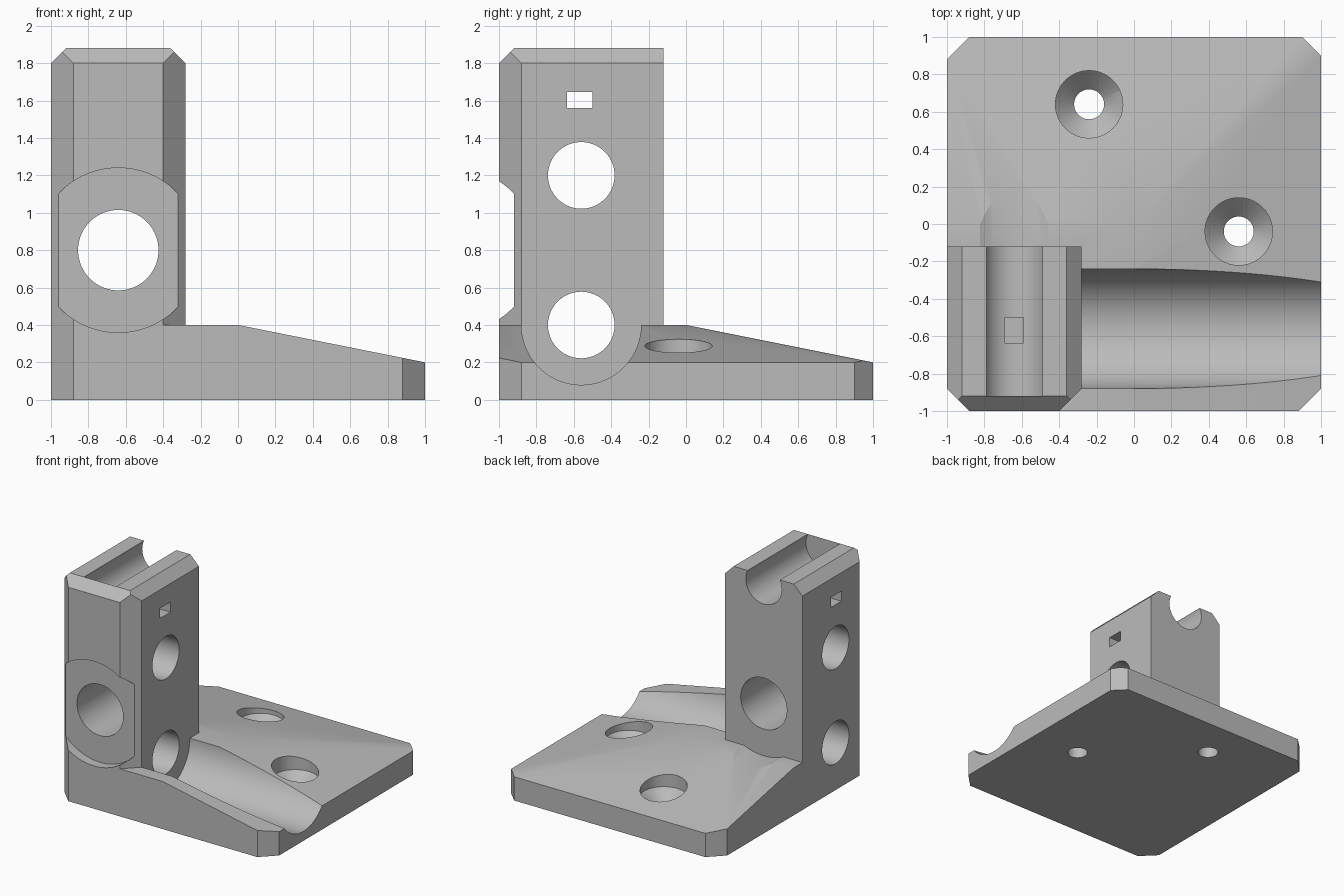
import bpy, bmesh, math
from mathutils import Matrix, Vector

old = bpy.data.objects.get("Cube")
if old:
    bpy.data.objects.remove(old, do_unlink=True)

grey = bpy.data.materials.new("plain_grey")
grey.use_nodes = True
grey.diffuse_color = (0.5, 0.5, 0.5, 1)
grey.node_tree.nodes["Principled BSDF"].inputs["Base Color"].default_value = (0.5, 0.5, 0.5, 1)


def finish(name, bm):
    bmesh.ops.recalc_face_normals(bm, faces=bm.faces)
    mesh = bpy.data.meshes.new(name)
    bm.to_mesh(mesh)
    bm.free()
    mesh.materials.append(grey)
    ob = bpy.data.objects.new(name, mesh)
    bpy.context.collection.objects.link(ob)
    return ob


def hull(name, points):
    bm = bmesh.new()
    for p in points:
        bm.verts.new(p)
    bmesh.ops.convex_hull(bm, input=bm.verts)
    bmesh.ops.dissolve_limit(bm, angle_limit=0.01, verts=bm.verts, edges=bm.edges)
    return finish(name, bm)


def box(name, lo, hi):
    return hull(name, [(x, y, z) for x in (lo[0], hi[0]) for y in (lo[1], hi[1]) for z in (lo[2], hi[2])])


def rod(name, start, end, r1, r2=None):
    """Cylinder or cone running from start to end."""
    a, b = Vector(start), Vector(end)
    turn = (b - a).to_track_quat('Z', 'Y').to_matrix().to_4x4()
    bm = bmesh.new()
    bmesh.ops.create_cone(bm, cap_ends=True, segments=96, radius1=r1, radius2=r1 if r2 is None else r2,
                          depth=(b - a).length, matrix=Matrix.Translation((a + b) / 2) @ turn)
    return finish(name, bm)


def combine(target, other, operation):
    mod = target.modifiers.new("combine", 'BOOLEAN')
    mod.operation, mod.solver, mod.object = operation, 'EXACT', other
    bpy.context.view_layer.objects.active = target
    bpy.ops.object.modifier_apply(modifier=mod.name)
    bpy.data.objects.remove(other, do_unlink=True)


# Base plate: clipped corners, top falling away to the right and to the back
outline = [(-1, -0.88), (-0.88, -1), (0, -1), (0.88, -1), (1, -0.88), (1, 0.9), (0.95, 0.95),
           (0.9, 1), (-0.88, 1), (-1, 0.88), (-1, 0)]
plate = [(x, y, 0) for x, y in outline]
plate += [(x, y, 0.4 - 0.2 * max(x, y, 0)) for x, y in outline + [(0, 0)]]
bracket = hull("corner_bracket", plate)

# Upright post with bevelled top and front corners
XC, HALF = -0.64, 0.36
post = []
for s in (-1, 1):
    for z in (0.05, 1.8):
        post += [(XC + s * HALF, -0.12, z), (XC + s * HALF, -0.88, z), (XC + s * 0.24, -1, z)]
    post += [(XC + s * 0.3, -0.94, 1.86), (XC + s * 0.28, -0.92, 1.88), (XC + s * 0.28, -0.12, 1.88)]
combine(bracket, hull("post", post), 'UNION')

# Rod channel across the plate and clearance behind the post
YC = -0.56
cutters = [rod("channel", (XC + HALF, YC, 0.4), (1.2, YC, 0.4), 0.32),
           rod("rear_clearance", (XC, -0.12, 0.8), (XC, 1.2, 0.8), 0.44)]

# Flat-sided round pocket on the front
pocket = rod("front_pocket", (XC, -1.2, 0.8), (XC, -0.92, 0.8), 0.44)
combine(pocket, box("pocket_sides", (XC - 0.32, -1.3, 0), (XC + 0.32, -0.8, 2)), 'INTERSECT')
cutters.append(pocket)

# Cross holes, front hole, tie slot and top groove
for z in (0.4, 1.2):
    cutters.append(rod("cross_hole", (-1.2, YC, z), (0, YC, z), 0.178))
cutters.append(rod("front_hole", (XC, -1.3, 0.8), (XC, 0.1, 0.8), 0.215))
cutters.append(box("tie_slot", (-1.2, -0.637, 1.56), (0, -0.5, 1.645)))
cutters.append(rod("top_groove", (XC, -0.92, 1.805), (XC, 0.1, 1.805), 0.1675))

# Countersunk screw holes
for x, y in ((-0.24, 0.64), (0.56, -0.04)):
    cutters.append(rod("screw_hole", (x, y, -0.1), (x, y, 0.6), 0.08))
    cutters.append(rod("countersink", (x, y, 0.1), (x, y, 0.2), 0.08, 0.18))
    cutters.append(rod("screw_head_well", (x, y, 0.2), (x, y, 0.6), 0.18))

for cutter in cutters:
    combine(bracket, cutter, 'DIFFERENCE')

# Smooth round surfaces, crisp edges
bpy.ops.object.select_all(action='DESELECT')
bracket.select_set(True)
bpy.context.view_layer.objects.active = bracket
bpy.ops.object.shade_smooth_by_angle(angle=math.radians(20))
